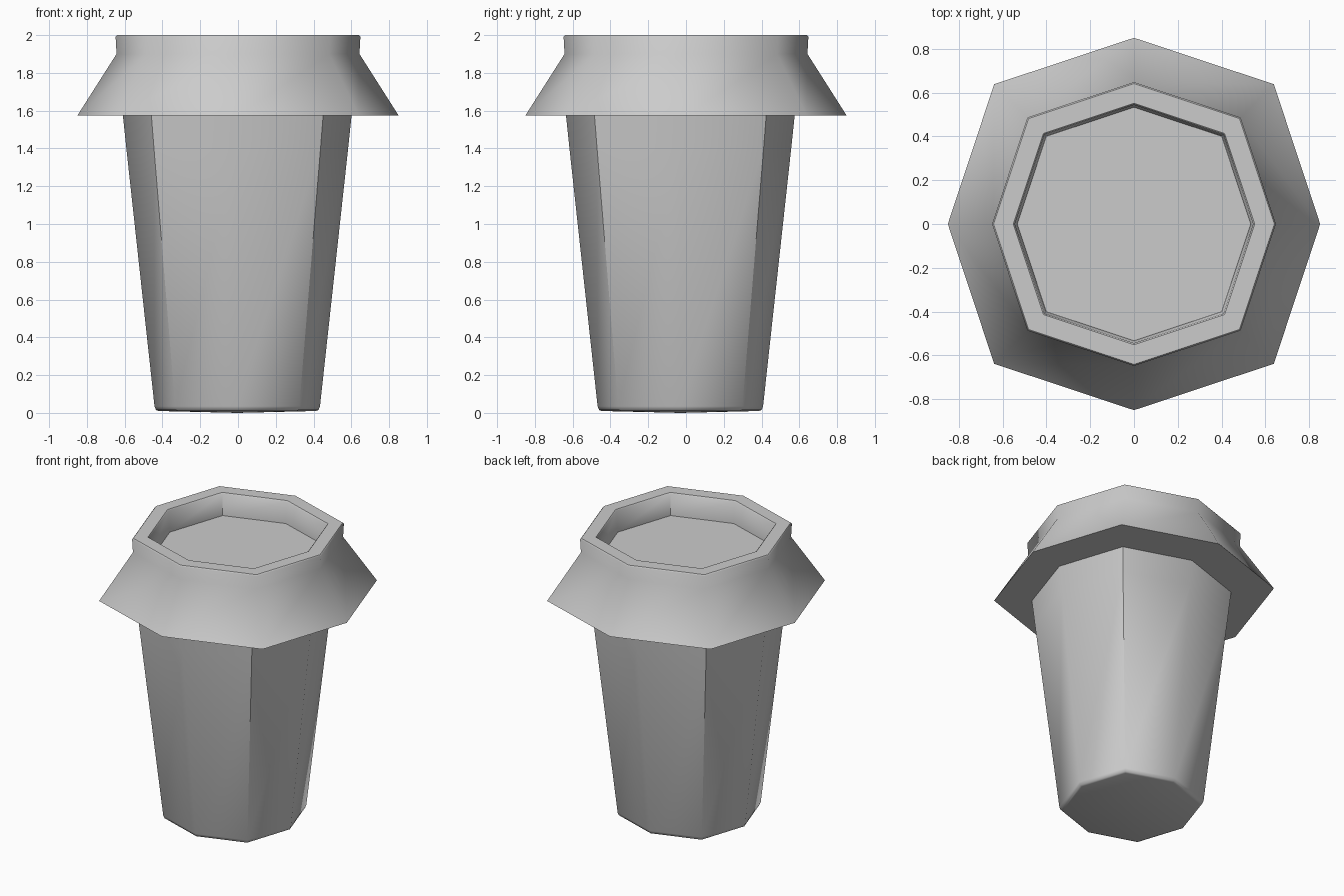
import bpy, bmesh, math

if "Cube" in bpy.data.objects:
    bpy.data.objects.remove(bpy.data.objects["Cube"])

DIAG = 1.062  # diagonal corners sit slightly further out than the axial ones


def octagon_lathe(name, profile, offset=(0, 0), base_z=None, cap_end=True):
    """Stack octagonal rings from (radius, z) pairs and close both ends."""
    bm = bmesh.new()
    rings = []
    for r, z in profile:
        ring = []
        for i in range(8):
            a = i * math.pi / 4
            k = r * (DIAG if i % 2 else 1.0)
            ring.append(bm.verts.new((k * math.cos(a) + offset[0], k * math.sin(a) + offset[1], z)))
        rings.append(ring)
    for lo, hi in zip(rings, rings[1:]):
        for i in range(8):
            j = (i + 1) % 8
            bm.faces.new((lo[i], lo[j], hi[j], hi[i]))
    # start cap, optionally bulging to a centre point
    if base_z is None:
        bm.faces.new(rings[0][::-1])
    else:
        c = bm.verts.new((offset[0], offset[1], base_z))
        for i in range(8):
            bm.faces.new((c, rings[0][(i + 1) % 8], rings[0][i]))
    if cap_end:
        bm.faces.new(rings[-1])
    bmesh.ops.recalc_face_normals(bm, faces=bm.faces)
    me = bpy.data.meshes.new(name)
    bm.to_mesh(me)
    bm.free()
    ob = bpy.data.objects.new(name, me)
    bpy.context.collection.objects.link(ob)
    bpy.ops.object.select_all(action='DESELECT')
    ob.select_set(True)
    bpy.context.view_layer.objects.active = ob
    bpy.ops.object.shade_smooth_by_angle(angle=math.radians(50))
    return ob


# Tapered cup with a softened bottom edge, set slightly forward
octagon_lathe("cup_body", [
    (0.415, 0.01), (0.43, 0.015), (0.438, 0.035), (0.587, 1.4), (0.607, 1.59),
], offset=(-0.004, -0.03), base_z=0.0)

# Flared lid: flat underside, sloped skirt, raised rim and sunken top
octagon_lathe("cup_lid", [
    (0.85, 1.575), (0.643, 1.9), (0.648, 1.992), (0.641, 2.0),
    (0.551, 2.0), (0.544, 1.992), (0.533, 1.845),
])
